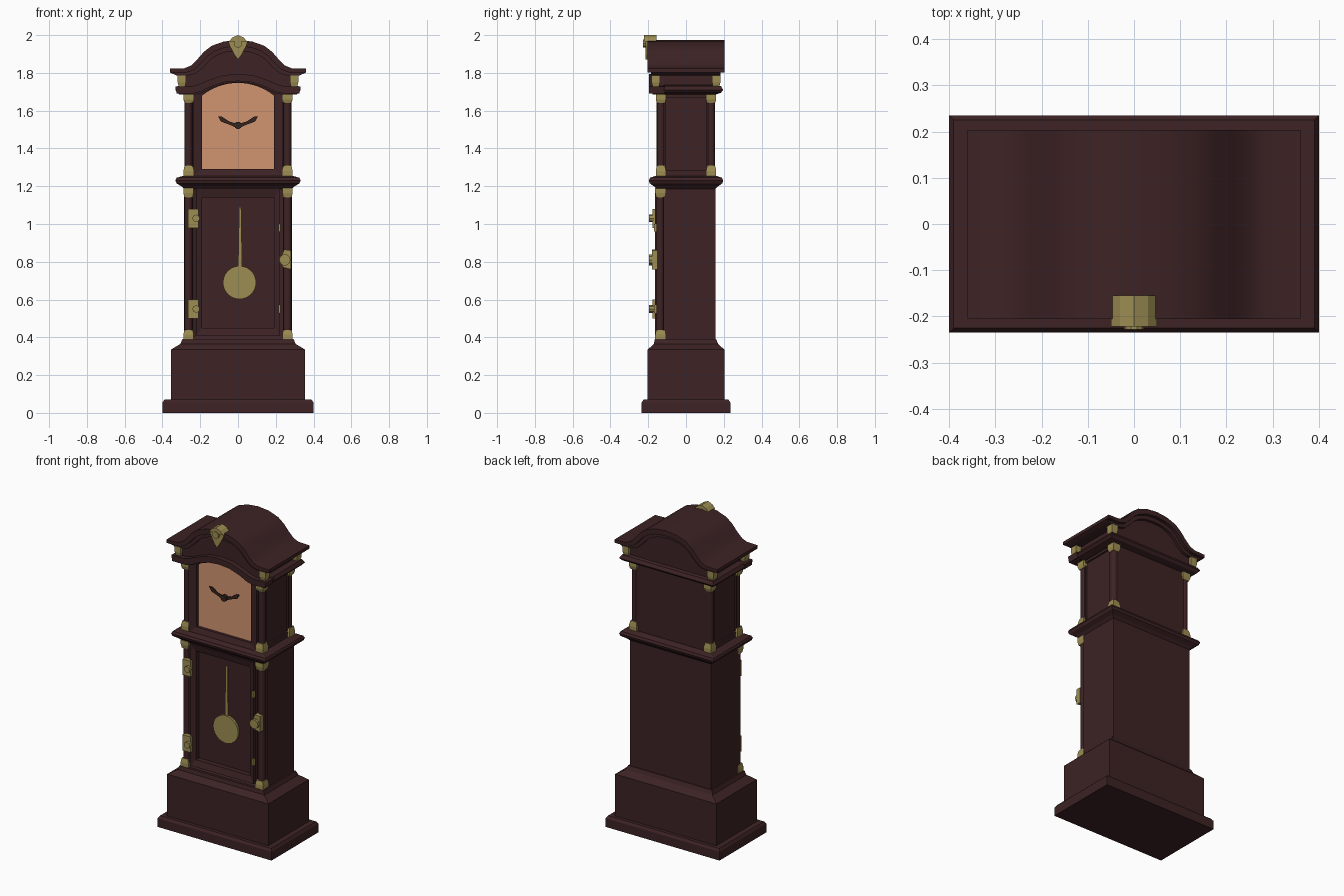
import bpy, bmesh, math

def material(name, rgb):
    m = bpy.data.materials.new(name)
    m.diffuse_color = (*rgb, 1)
    return m

WOOD = material("dark mahogany", (0.047, 0.0165, 0.018))
GOLD = material("aged brass", (0.34, 0.27, 0.085))
FACE = material("copper dial", (0.64, 0.30, 0.165))
HAND = material("dark hands", (0.035, 0.017, 0.013))

def finish(name, bm, mat, smooth=False):
    bmesh.ops.recalc_face_normals(bm, faces=bm.faces)
    me = bpy.data.meshes.new(name)
    bm.to_mesh(me)
    bm.free()
    me.materials.append(mat)
    ob = bpy.data.objects.new(name, me)
    bpy.context.collection.objects.link(ob)
    if smooth:
        bpy.ops.object.select_all(action='DESELECT')
        ob.select_set(True)
        bpy.context.view_layer.objects.active = ob
        bpy.ops.object.shade_smooth_by_angle(angle=math.radians(32))
    return ob

def skin(name, rings, mat, smooth=False, closed=False):
    """Joins equal rings of points; caps the ends unless closed."""
    bm = bmesh.new()
    vs = [[bm.verts.new(p) for p in r] for r in rings]
    n = len(rings[0])
    pairs = list(zip(vs, vs[1:])) + ([(vs[-1], vs[0])] if closed else [])
    for a, b in pairs:
        for i in range(n):
            j = (i + 1) % n
            bm.faces.new((a[i], a[j], b[j], b[i]))
    if not closed:
        bm.faces.new(vs[0])
        bm.faces.new(vs[-1])
    return finish(name, bm, mat, smooth)

def loft(name, levels, mat=WOOD):
    """Stacked rectangles (x0, x1, y0, y1, z)."""
    return skin(name, [[(a, c, z), (b, c, z), (b, d, z), (a, d, z)]
                       for a, b, c, d, z in levels], mat)

def sym(name, levels, mat=WOOD):
    return loft(name, [(-x, x, a, b, z) for x, a, b, z in levels], mat)

def prism(name, pts, y0, y1, mat=WOOD, smooth=False):
    return skin(name, [[(x, y, z) for x, z in pts] for y in (y0, y1)], mat, smooth)

def frame(name, outer, inner, y0, y1, bevel=0.012):
    """Ring between two matching outlines, with a sloped inner lip."""
    rows = [(outer, y1), (outer, y0), (inner, y0 + bevel), (inner, y1)]
    return skin(name, [[(x, y, z) for x, z in o] for o, y in rows], WOOD, closed=True)

def mirror(half):
    """Full left-to-right outline from a right half that ends at x = 0."""
    return [(-x, z) for x, z in half[:-1]] + half[::-1]

def arch(w, z0, zs, za, n=12):
    """Closed outline: straight sides, segmental top."""
    r = (w * w + (za - zs) ** 2) / (2 * (za - zs))
    t = math.asin(w / r)
    top = [(r * math.sin(t - 2 * t * i / n), za - r + r * math.cos(t - 2 * t * i / n))
           for i in range(n + 1)]
    return [(-w, z0), (w, z0)] + top

def rect(x, z0, z1):
    return [(-x, z0), (x, z0), (x, z1), (-x, z1)]

def disc(cx, cz, r, n):
    return [(cx + r * math.cos(2 * math.pi * i / n), cz + r * math.sin(2 * math.pi * i / n))
            for i in range(n)]

def column(name, x, y, z0, z1, r=0.021, n=12):
    ring = disc(x, y, r, n)
    skin(name, [[(a, b, z) for a, b in ring] for z in (z0, z1)], WOOD, True)

def block(name, x, y, rows):
    """Brass block made of (half width, z) levels."""
    loft(name, [(x - h, x + h, y - h, y + h, z) for h, z in rows], GOLD)

# Base with stepped plinth and sloped shoulder
sym("plinth", [(0.40, -0.235, 0.235, 0), (0.40, -0.235, 0.235, 0.055),
               (0.39, -0.225, 0.225, 0.07), (0.355, -0.203, 0.203, 0.07)])
sym("base_box", [(0.355, -0.203, 0.203, 0.07), (0.355, -0.203, 0.203, 0.335),
                 (0.305, -0.17, 0.17, 0.365), (0.295, -0.165, 0.16, 0.39)])

# Trunk, front pillars and door
sym("trunk", [(0.285, -0.118, 0.155, 0.38), (0.285, -0.118, 0.155, 1.20)])
frame("trunk_front", rect(0.24, 0.39, 1.2), rect(0.21, 0.42, 1.17), -0.15, -0.115)
frame("trunk_door", rect(0.222, 0.41, 1.185), rect(0.19, 0.45, 1.14), -0.163, -0.115)

# Pendulum
prism("pendulum_rod", [(0.0, 0.76), (0.022, 0.76), (0.017, 1.09), (0.006, 1.09)],
      -0.132, -0.124, GOLD)
prism("pendulum_bob", disc(0.008, 0.69, 0.088, 24), -0.136, -0.122, GOLD)

# Waist moulding between trunk and hood
sym("waist_moulding", [(0.285, -0.155, 0.155, 1.185), (0.30, -0.17, 0.17, 1.20),
                       (0.325, -0.192, 0.192, 1.215), (0.332, -0.197, 0.197, 1.23),
                       (0.325, -0.19, 0.19, 1.245), (0.29, -0.16, 0.16, 1.255)])

# Hood body, dial and arched door
sym("hood_body", [(0.264, -0.118, 0.147, 1.25), (0.264, -0.118, 0.147, 1.80)])
prism("dial", arch(0.2, 1.28, 1.685, 1.755), -0.126, -0.118, FACE)
frame("hood_door", arch(0.238, 1.255, 1.70, 1.785), arch(0.19, 1.29, 1.68, 1.747),
      -0.155, -0.115)
for s in (-1, 1):
    prism("hour_hand" if s < 0 else "minute_hand",
          [(s * x, z) for x, z in [(0, 1.505), (0.05, 1.528), (0.09, 1.542), (0.105, 1.568),
                                   (0.085, 1.568), (0.045, 1.542), (0, 1.53)]],
          -0.14, -0.134, HAND)
    # raised rails around the hood side panels
    for z0, z1 in ((1.255, 1.285), (1.67, 1.70)):
        loft("hood_side_rail", [(s * 0.25, s * 0.275, -0.125, 0.125, z) for z in (z0, z1)])
    for y in (-0.118, 0.118):
        loft("hood_side_stile", [(s * 0.25, s * 0.275, y - 0.01, y + 0.01, z)
                                 for z in (1.255, 1.70)])
prism("hand_hub", disc(0, 1.522, 0.02, 10), -0.146, -0.124, HAND)

# Pillars with brass capitals, and frieze corner blocks
for s in (-1, 1):
    x = s * 0.262
    column("trunk_pillar", x, -0.136, 0.39, 1.20)
    block("trunk_pillar_foot", x, -0.136, [(0.027, 0.39), (0.027, 0.415), (0.022, 0.44)])
    block("trunk_pillar_cap", x, -0.136, [(0.022, 1.14), (0.027, 1.165), (0.027, 1.19)])
    for y in (-0.133, 0.133):
        column("hood_pillar", x, y, 1.25, 1.70)
        block("hood_pillar_foot", x, y, [(0.027, 1.25), (0.027, 1.28), (0.021, 1.31)])
        block("hood_pillar_cap", x, y, [(0.021, 1.64), (0.027, 1.66), (0.027, 1.69)])
        block("frieze_corner", s * 0.297, math.copysign(0.16, y),
              [(0.015, 1.72), (0.022, 1.75), (0.023, 1.79)])

# Upper moulding: straight on sides and back, arched across the front
sym("upper_moulding", [(0.285, -0.12, 0.155, 1.685), (0.32, -0.12, 0.185, 1.695),
                       (0.332, -0.12, 0.197, 1.71), (0.32, -0.12, 0.185, 1.73),
                       (0.29, -0.12, 0.165, 1.735)])
low = mirror([(0.325, 1.692), (0.235, 1.692), (0.2, 1.70), (0.15, 1.725),
              (0.075, 1.75), (0, 1.757)])
high = mirror([(0.332, 1.728), (0.245, 1.73), (0.215, 1.737), (0.155, 1.762),
               (0.08, 1.787), (0, 1.795)])
prism("front_arch_moulding", low + high[::-1], -0.195, -0.115, WOOD, True)
prism("front_arch_lip", [(x * 0.96, z - 0.006) for x, z in low] + high[::-1],
      -0.178, -0.115, WOOD, True)

# Arched crown: tympanum, cove and overhanging roof
roof = mirror([(0.36, 1.822), (0.285, 1.824), (0.25, 1.838), (0.215, 1.872), (0.18, 1.912),
               (0.14, 1.943), (0.075, 1.966), (0, 1.974)])
under = mirror([(0.36, 1.802), (0.27, 1.802), (0.232, 1.816), (0.197, 1.848), (0.163, 1.886),
                (0.125, 1.914), (0.07, 1.934), (0, 1.941)])
cove = mirror([(0.325, 1.786), (0.262, 1.786), (0.222, 1.796), (0.185, 1.828), (0.15, 1.866),
               (0.115, 1.892), (0.065, 1.91), (0, 1.916)])
prism("crown_roof", under + roof[::-1], -0.205, 0.203, WOOD, True)
prism("crown_cove", cove + under[::-1], -0.185, 0.183, WOOD, True)
prism("tympanum_front", [(x * 0.87, max(z, 1.73)) for x, z in low] +
      [(0.28, 1.81)] + under[1:-1][::-1] + [(-0.28, 1.81)], -0.165, -0.11)
prism("tympanum_back", [(-0.283, 1.72), (0.283, 1.72), (0.283, 1.81)] +
      under[1:-1][::-1] + [(-0.283, 1.81)], -0.115, 0.165)

# Brass crest on the crown
crest = [(0, 1.87), (0.018, 1.895), (0.045, 1.945), (0.05, 1.965), (0.03, 1.987), (0, 2.0),
         (-0.03, 1.987), (-0.05, 1.965), (-0.045, 1.945), (-0.018, 1.895)]
prism("crest_plate", crest, -0.214, -0.2, GOLD)
prism("crest_top", [(0.05, 1.965), (0.03, 1.987), (0, 2.0), (-0.03, 1.987), (-0.05, 1.965)],
      -0.222, -0.155, GOLD)
prism("crest_boss", disc(0, 1.955, 0.022, 10), -0.228, -0.2, GOLD)

# Door hinges, latch and small lock plates
for z in (0.55, 1.03):
    loft("hinge_plate", [(-0.265, -0.21, -0.178, -0.15, z + d) for d in (-0.05, 0.05)], GOLD)
    prism("hinge_knuckle", disc(-0.222, z, 0.02, 8), -0.196, -0.17, GOLD)
for z in (0.55, 0.98):
    loft("lock_plate", [(0.214, 0.226, -0.17, -0.15, z + d) for d in (-0.02, 0.02)], GOLD)
prism("latch", [(0.215, 0.81), (0.24, 0.77), (0.28, 0.76), (0.28, 0.86), (0.245, 0.865),
                (0.23, 0.83)], -0.18, -0.15, GOLD)
prism("latch_knob", disc(0.248, 0.81, 0.03, 10), -0.197, -0.175, GOLD)
